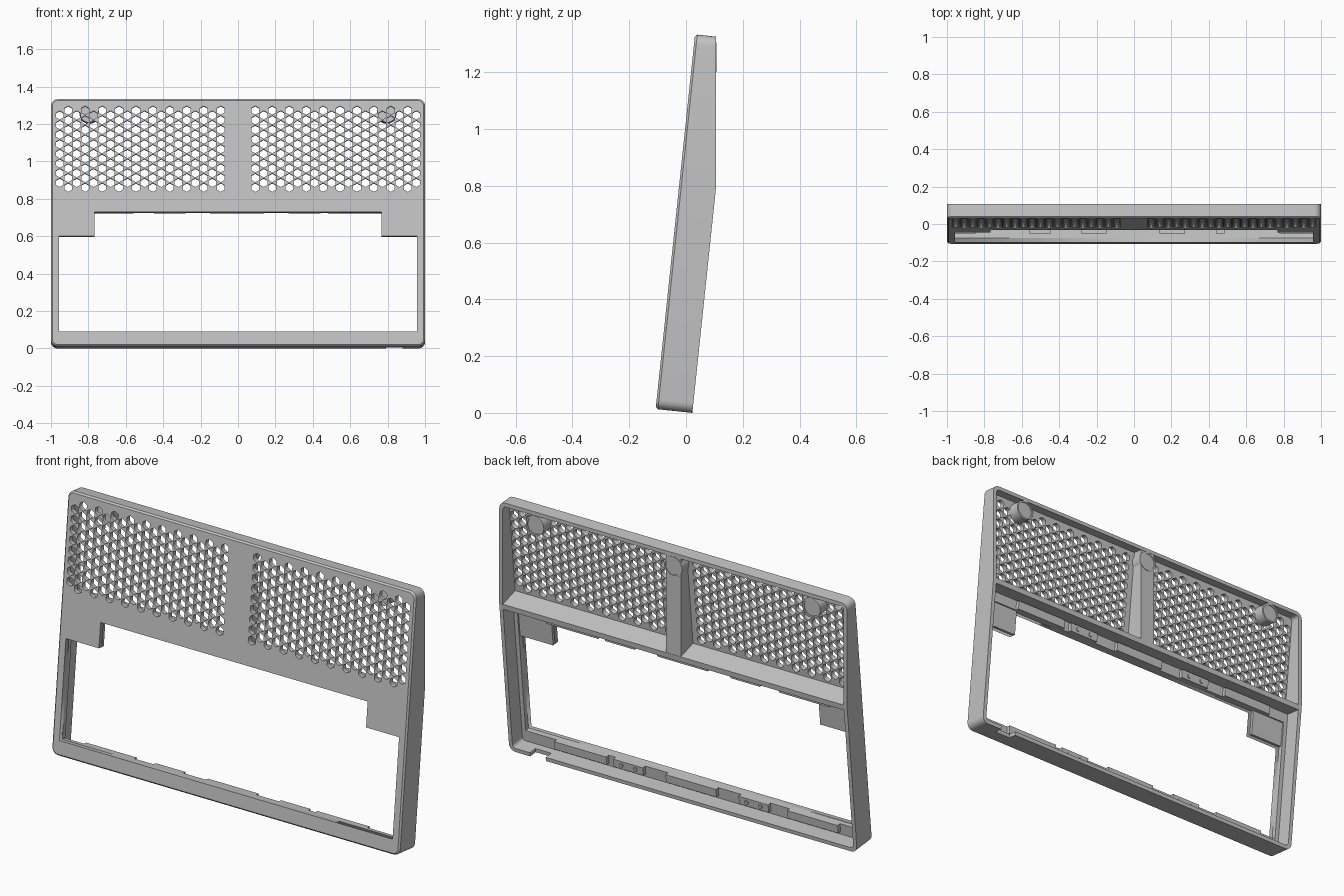
import bpy, bmesh, math
from mathutils import Matrix

if "Cube" in bpy.data.objects:
    bpy.data.objects.remove(bpy.data.objects["Cube"])

TILT = math.radians(6)
H, DEEP, BEND, WALL = 1.327, 0.13, 0.80, 0.02
PLATE = 0.025
# Parts are built upright (x, depth, height), then leaned back
LEAN = Matrix.Translation((0, -0.107, 0.0136)) @ Matrix.Rotation(-TILT, 4, 'X')

grey = bpy.data.materials.new("light_grey")
grey.diffuse_color = (0.55, 0.55, 0.55, 1)
grey.use_nodes = True
grey.node_tree.nodes["Principled BSDF"].inputs["Base Color"].default_value = grey.diffuse_color


def depth(v):
    """Depth of the back edge: constant below the bend, tapering above."""
    return DEEP - max(0, v - BEND) * math.tan(TILT)


def add(name, me, smooth=False):
    me.transform(LEAN)
    me.materials.clear()
    me.materials.append(grey)
    ob = bpy.data.objects.new(name, me)
    bpy.context.scene.collection.objects.link(ob)
    if smooth:
        bpy.ops.object.select_all(action='DESELECT')
        ob.select_set(True)
        bpy.context.view_layer.objects.active = ob
        bpy.ops.object.shade_smooth_by_angle(angle=math.radians(35))
    return ob


def loft(name, loops, close=False, smooth=False):
    """Skin a list of equal-length loops, capped or joined end to end."""
    bm = bmesh.new()
    rows = [[bm.verts.new(p) for p in lp] for lp in loops]
    n = len(rows[0])
    pairs = list(zip(rows, rows[1:]))
    if close:
        pairs.append((rows[-1], rows[0]))
    else:
        bm.faces.new(rows[0])
        bm.faces.new(rows[-1])
    for a, b in pairs:
        for i in range(n):
            j = (i + 1) % n
            bm.faces.new((a[i], a[j], b[j], b[i]))
    bmesh.ops.recalc_face_normals(bm, faces=bm.faces)
    me = bpy.data.meshes.new(name)
    bm.to_mesh(me)
    bm.free()
    return add(name, me, smooth)


def prism(name, x0, x1, profile):
    """Extrude a (depth, height) profile along x."""
    return loft(name, [[(x, w, v) for w, v in profile] for x in (x0, x1)])


def box(name, x0, x1, w0, w1, v0, v1):
    return prism(name, x0, x1, [(w0, v0), (w1, v0), (w1, v1), (w0, v1)])


def outline(inset, r=0.035, seg=6):
    """Rounded rectangle in (x, height) with extra points at the bend."""
    r -= inset * 0.8
    X, lo, hi = 1 - inset, inset, H - inset
    pts = []
    for cx, cv, a0 in ((X - r, hi - r, 0), (r - X, hi - r, 90),
                       (r - X, lo + r, 180), (X - r, lo + r, 270)):
        for k in range(seg + 1):
            a = math.radians(a0 + 90 * k / seg)
            pts.append((cx + r * math.cos(a), cv + r * math.sin(a)))
        if a0 == 90:
            pts.append((-X, BEND))
    pts.append((X, BEND))
    return pts


# Outer wall with a chamfered front edge
def wall_loop(inset, w=None):
    return [(x, depth(v) if w is None else w, v) for x, v in outline(inset)]


shell = loft("outer_wall", [wall_loop(WALL, 0), wall_loop(0.008, 0), wall_loop(0, 0.008),
                            wall_loop(0), wall_loop(WALL)], close=True, smooth=True)

# Cable notch in the bottom wall
cutter = box("notch_cutter", 0.79, 0.88, 0.085, 0.2, -0.05, 0.06)
cutter.hide_render = True
cutter.hide_set(True)
mod = shell.modifiers.new("notch", 'BOOLEAN')
mod.operation, mod.solver, mod.object = 'DIFFERENCE', 'EXACT', cutter

# Front plate with stepped window and honeycomb vents
cu = bpy.data.curves.new("plate_outline", 'CURVE')
cu.dimensions, cu.fill_mode, cu.extrude = '2D', 'BOTH', PLATE / 2


def spline(pts):
    s = cu.splines.new('POLY')
    s.points.add(len(pts) - 1)
    for p, (x, v) in zip(s.points, pts):
        p.co = (x, v, 0, 1)
    s.use_cyclic_u = True


WX, SX, W0, W1, W2 = 0.958, 0.768, 0.077, 0.59, 0.72
spline(outline(WALL))
spline([(-WX, W0), (WX, W0), (WX, W1), (SX, W1), (SX, W2), (-SX, W2), (-SX, W1), (-WX, W1)])
PITCH, HEX = 0.0518, 0.0235
for side in (-1, 1):
    for col in range(20):
        cx = side * (0.0925 + col * 0.0453)
        odd = col % 2
        for row in range(9 - odd):
            cv = 0.852 + (row + odd / 2) * PITCH
            spline([(cx + HEX * math.sin(k * math.pi / 3),
                     cv + HEX * math.cos(k * math.pi / 3)) for k in range(6)])
tmp = bpy.data.objects.new("plate_curve", cu)
bpy.context.scene.collection.objects.link(tmp)
bpy.context.view_layer.update()
plate = bpy.data.meshes.new_from_object(tmp.evaluated_get(bpy.context.evaluated_depsgraph_get()))
bpy.data.objects.remove(tmp)
plate.transform(Matrix.Translation((0, PLATE / 2, 0)) @ Matrix.Rotation(math.pi / 2, 4, 'X'))
add("front_plate", plate)

# Shelf between vent chamber and window
prism("shelf", -0.981, 0.981, [(0.02, 0.772), (DEEP - 0.001, 0.772), (DEEP - 0.001, BEND), (0.02, 0.822)])

# Centre rib
prism("centre_rib", -0.043, 0.043, [(0.02, 0.78), (DEEP - 0.002, 0.78), (DEEP - 0.002, BEND),
                                    (depth(1.31) - 0.002, 1.31), (0.02, 1.31)])


# Round bosses with shallow pockets, flush with the slanted back edge
def disc(cx, cv, r, w=None, off=0, n=28):
    pts = []
    for k in range(n):
        a = 2 * math.pi * k / n
        v = cv + r * math.sin(a)
        pts.append((cx + r * math.cos(a), (depth(v) if w is None else w) + off, v))
    return pts


for name, cx in (("left_boss", -0.795), ("centre_boss", 0), ("right_boss", 0.795)):
    loft(name, [disc(cx, 1.255, 0.052, 0.02), disc(cx, 1.255, 0.052, off=0.001),
                disc(cx, 1.255, 0.043, off=0.001), disc(cx, 1.255, 0.043, off=-0.004)], smooth=True)

# Thickened window frame
THICK = 0.048
box("sill_backing", -0.981, 0.981, 0.02, THICK, 0.019, W0)
box("header_backing", -0.981, 0.981, 0.02, THICK, W2, 0.775)
for s, label in ((-1, "left"), (1, "right")):
    xs = sorted((s * WX, s * 0.981))
    box(label + "_frame_backing", *xs, 0.02, THICK, 0.07, 0.73)
    xs = sorted((s * SX, s * 0.965))
    box(label + "_corner_block", *xs, 0.02, 0.04, W1, 0.73)

# Retaining tabs and studs along sill and header
for label, v0, v1 in (("sill", 0.035, W0), ("header", W2, 0.765)):
    for i, (x0, x1) in enumerate(((-0.85, -0.56), (-0.45, -0.28), (-0.15, 0.14),
                                  (0.27, 0.44), (0.48, 0.78))):
        box(f"{label}_tab_{i}", x0, x1, 0.04, 0.068, v0, v1)
        if i in (1, 3):
            for cx in (x0 + 0.045, x1 - 0.045):
                loft(f"{label}_stud", [disc(cx, (v0 + v1) / 2, 0.011, w, n=12)
                                       for w in (0.06, 0.073)], smooth=True)
